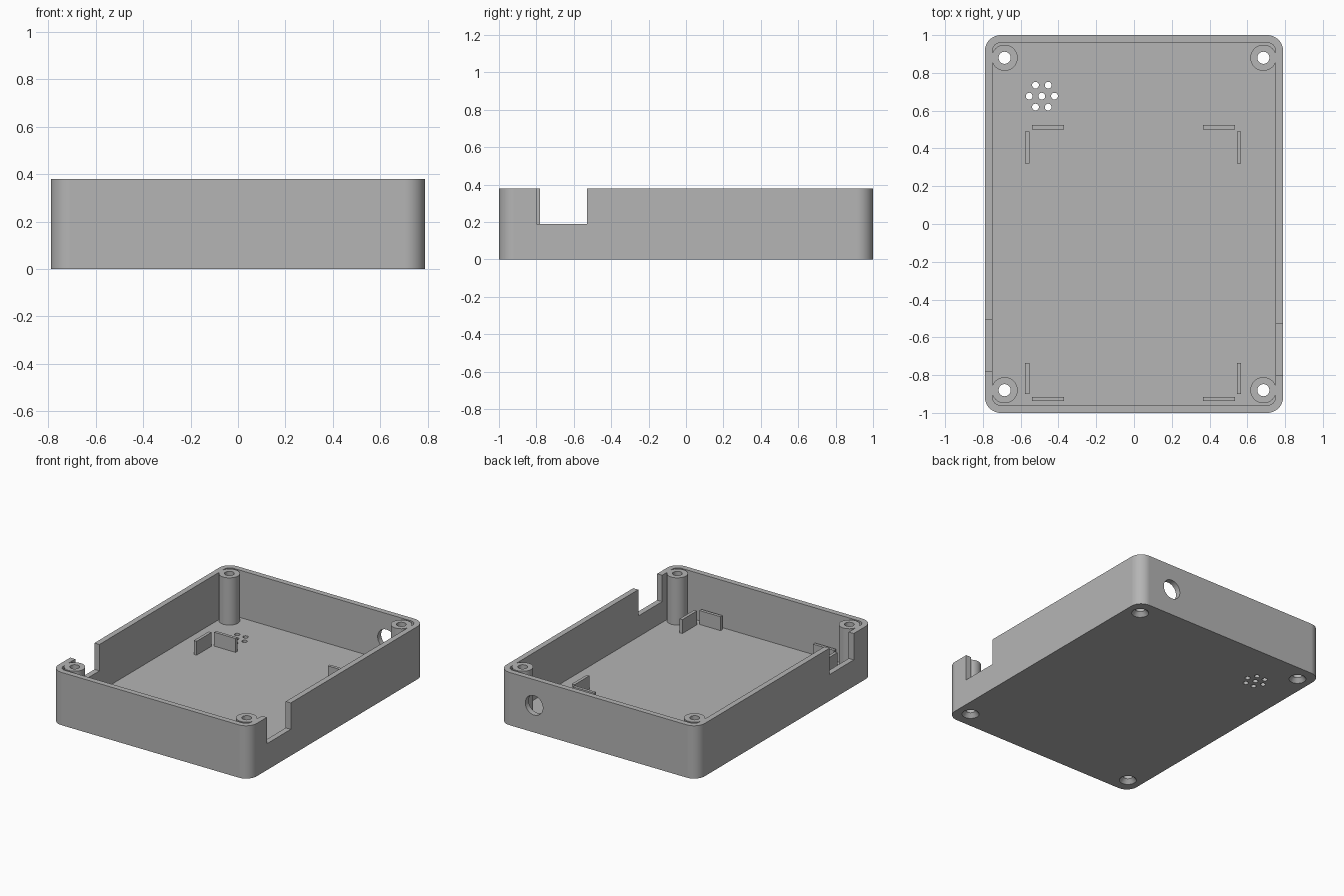
import bpy
import bmesh
from math import cos, sin, pi, radians
from mathutils import Matrix, Vector

if "Cube" in bpy.data.objects:
    bpy.data.objects.remove(bpy.data.objects["Cube"], do_unlink=True)

HX, HY, TOP = 0.79, 1.0, 0.38      # half width, half length, height
WALL, FLOOR = 0.04, 0.04
POST = (0.685, 0.88)
MIRROR = [(sx, sy) for sx in (-1, 1) for sy in (-1, 1)]

plastic = bpy.data.materials.new("grey plastic")
plastic.use_nodes = True
colour = (0.46, 0.46, 0.46, 1)
plastic.diffuse_color = colour
plastic.node_tree.nodes["Principled BSDF"].inputs["Base Color"].default_value = colour


def finish(name, bm):
    bmesh.ops.recalc_face_normals(bm, faces=bm.faces)
    mesh = bpy.data.meshes.new(name)
    bm.to_mesh(mesh)
    bm.free()
    mesh.materials.append(plastic)
    obj = bpy.data.objects.new(name, mesh)
    bpy.context.collection.objects.link(obj)
    return obj


def rounded_prism(name, hx, hy, r, z0, z1, steps=12):
    bm = bmesh.new()
    ring = []
    for k, (sx, sy) in enumerate([(1, 1), (-1, 1), (-1, -1), (1, -1)]):
        for i in range(steps + 1):
            a = (k + i / steps) * pi / 2
            ring.append(bm.verts.new((sx * (hx - r) + r * cos(a),
                                      sy * (hy - r) + r * sin(a), z0)))
    base = bm.faces.new(ring)
    top = bmesh.ops.extrude_face_region(bm, geom=[base])["geom"]
    bmesh.ops.translate(bm, vec=(0, 0, z1 - z0),
                        verts=[v for v in top if isinstance(v, bmesh.types.BMVert)])
    return finish(name, bm)


def add_box(bm, x0, x1, y0, y1, z0, z1):
    size = Matrix.Diagonal((x1 - x0, y1 - y0, z1 - z0, 1))
    centre = Vector((x0 + x1, y0 + y1, z0 + z1)) / 2
    bmesh.ops.create_cube(bm, size=1, matrix=Matrix.Translation(centre) @ size)


def add_cone(bm, x, y, z0, z1, r0, r1, sides=40):
    bmesh.ops.create_cone(bm, cap_ends=True, segments=sides, radius1=r0, radius2=r1,
                          depth=z1 - z0, matrix=Matrix.Translation((x, y, (z0 + z1) / 2)))


def cut(target, cutter):
    mod = target.modifiers.new("cut", "BOOLEAN")
    mod.operation, mod.solver, mod.object = "DIFFERENCE", "EXACT", cutter
    bpy.context.view_layer.objects.active = target
    bpy.ops.object.modifier_apply(modifier=mod.name)
    bpy.data.objects.remove(cutter, do_unlink=True)


# Tray: the hollow leaves four corner posts standing
tray = rounded_prism("tray", HX, HY, 0.085, 0, TOP)
hollow = rounded_prism("hollow", HX - WALL, HY - WALL, 0.045, FLOOR, TOP + 0.1)
bm = bmesh.new()
for sx, sy in MIRROR:
    add_cone(bm, sx * POST[0], sy * POST[1], -0.1, TOP + 0.2, 0.069, 0.069, 48)
cut(hollow, finish("posts", bm))
cut(tray, hollow)

# Screw holes through the posts
bm = bmesh.new()
for sx, sy in MIRROR:
    add_cone(bm, sx * POST[0], sy * POST[1], -0.1, TOP + 0.1, 0.032, 0.032)
cut(tray, finish("screw_holes", bm))

# Countersinks on the underside
bm = bmesh.new()
for sx, sy in MIRROR:
    add_cone(bm, sx * POST[0], sy * POST[1], -0.03, 0.03, 0.083, 0.031)
cut(tray, finish("countersinks", bm))

# Hexagonal group of vent holes in the floor
bm = bmesh.new()
vents = [(0, 0)] + [(0.067 * cos(k * pi / 3), 0.067 * sin(k * pi / 3)) for k in range(6)]
for dx, dy in vents:
    add_cone(bm, -0.488 + dx, 0.677 + dy, -0.1, 0.1, 0.018, 0.018, 24)
cut(tray, finish("vent_holes", bm))

# Notches in the two side walls
bm = bmesh.new()
add_box(bm, 0.72, 0.9, -0.80, -0.528, 0.19, 0.5)
add_box(bm, -0.9, -0.72, -0.78, -0.505, 0.19, 0.5)
cut(tray, finish("side_notches", bm))

# Round cable hole in the back wall
bm = bmesh.new()
add_cone(bm, 0, 0, -0.1, 0.1, 0.07, 0.07, 48)
bm.transform(Matrix.Translation((0.51, HY, 0.195)) @ Matrix.Rotation(pi / 2, 4, "X"))
cut(tray, finish("cable_hole", bm))

# Corner ribs that locate a circuit board
bm = bmesh.new()
for s in (-1, 1):
    cx, rx = (-0.455, -0.565) if s < 0 else (0.45, 0.555)
    for ry, y0, y1 in ((0.512, 0.32, 0.49), (-0.926, -0.90, -0.735)):
        add_box(bm, cx - 0.085, cx + 0.085, ry - 0.011, ry + 0.011, 0.02, 0.14)
        add_box(bm, rx - 0.011, rx + 0.011, y0, y1, 0.02, 0.14)
finish("board_ribs", bm)

# Smooth the round surfaces, keep flat faces flat
bpy.ops.object.select_all(action="DESELECT")
tray.select_set(True)
bpy.context.view_layer.objects.active = tray
bpy.ops.object.shade_smooth_by_angle(angle=radians(30))
weighted = tray.modifiers.new("weighted normals", "WEIGHTED_NORMAL")
weighted.keep_sharp = True
